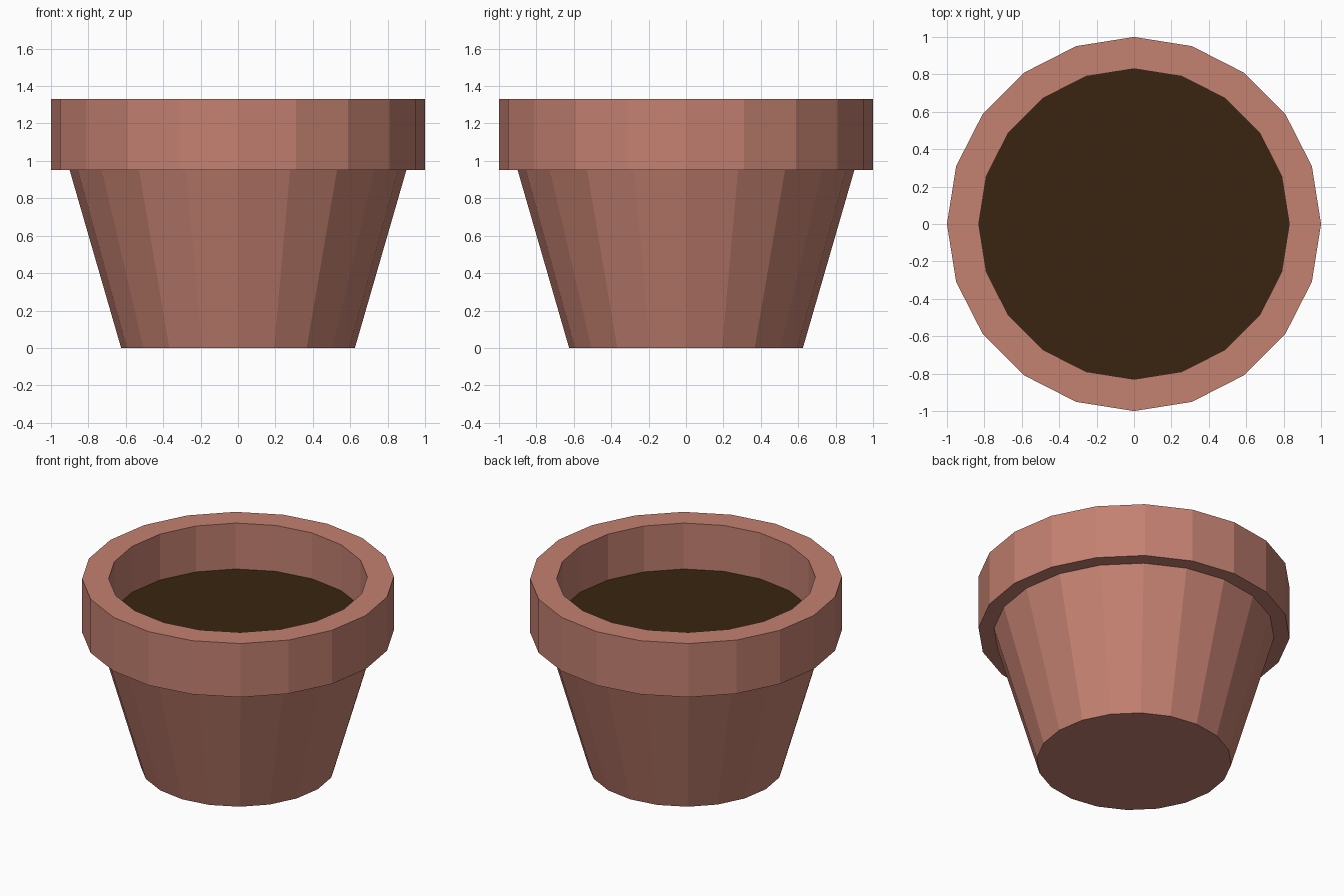
import bpy, bmesh, math

if "Cube" in bpy.data.objects:
    bpy.data.objects.remove(bpy.data.objects["Cube"])

SIDES = 20


def material(name, srgb):
    lin = [((c / 255 + 0.055) / 1.055) ** 2.4 for c in srgb]
    m = bpy.data.materials.new(name)
    m.diffuse_color = (*lin, 1)
    m.use_nodes = True
    m.node_tree.nodes["Principled BSDF"].inputs["Base Color"].default_value = m.diffuse_color
    return m


def lathe(name, profile, mat, cap_first=False, cap_last=False):
    """Spin (radius, z) points into a flat-faceted surface."""
    bm = bmesh.new()
    rings = []
    for r, z in profile:
        rings.append([bm.verts.new((r * math.cos(2 * math.pi * i / SIDES),
                                    r * math.sin(2 * math.pi * i / SIDES), z))
                      for i in range(SIDES)])
    for a, b in zip(rings, rings[1:]):
        for i in range(SIDES):
            j = (i + 1) % SIDES
            bm.faces.new((a[i], a[j], b[j], b[i]))
    if cap_first:
        bm.faces.new(rings[0][::-1])
    if cap_last:
        bm.faces.new(rings[-1])
    me = bpy.data.meshes.new(name)
    bm.to_mesh(me)
    bm.free()
    me.materials.append(mat)
    ob = bpy.data.objects.new(name, me)
    bpy.context.collection.objects.link(ob)
    return ob


terracotta = material("terracotta", (196, 129, 113))
soil_brown = material("dark soil", (58, 37, 16))

# Pot: tapered body, overhanging rim, inner wall down to the soil
lathe("pot", [(0.625, 0), (0.9, 0.95), (1, 0.95), (1, 1.33),
              (0.83, 1.33), (0.83, 1.005)], terracotta, cap_first=True)

# Soil surface inside the rim
lathe("soil", [(0.83, 1.005)], soil_brown, cap_last=True)
